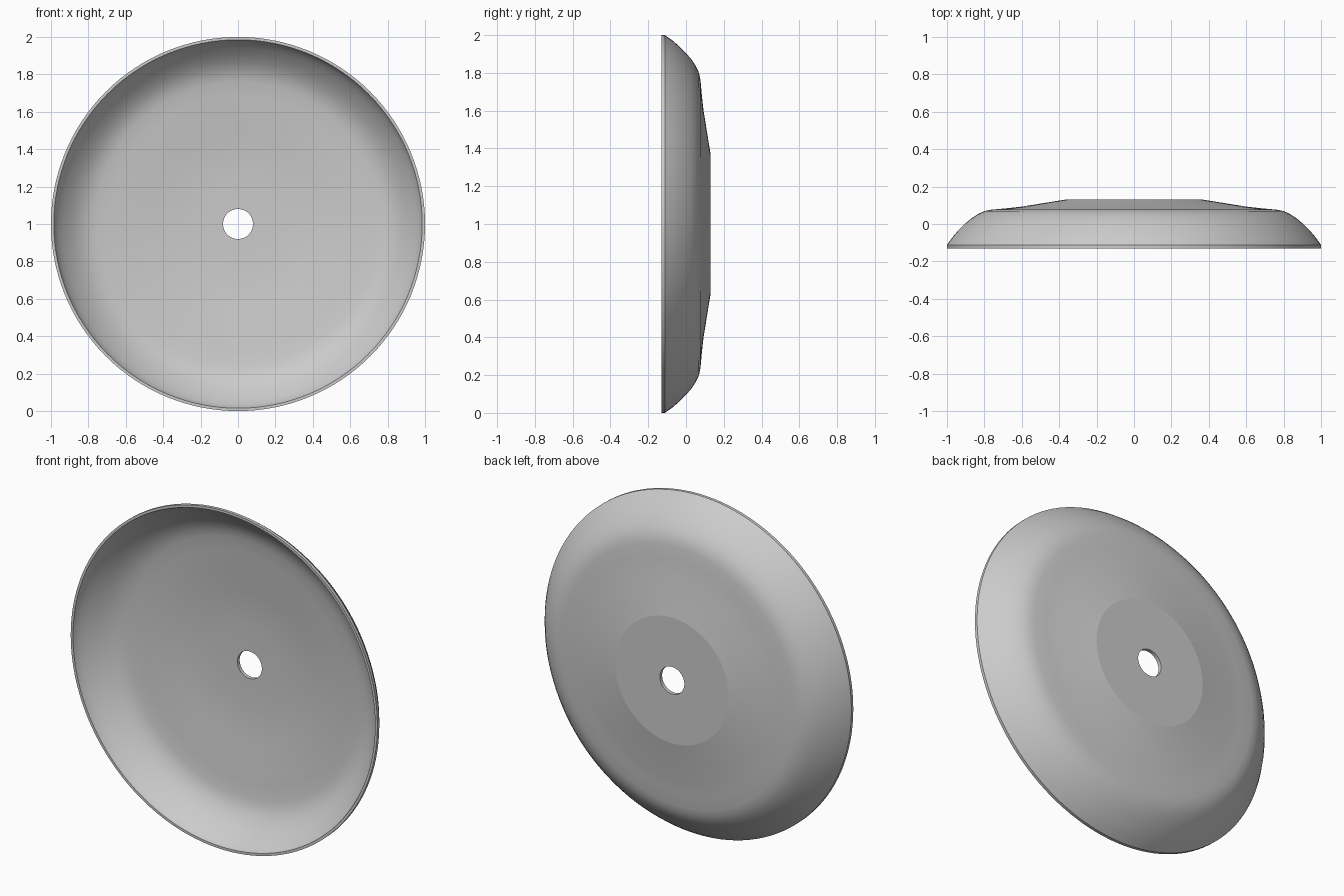
import bpy, bmesh, math

if "Cube" in bpy.data.objects:
    bpy.data.objects.remove(bpy.data.objects["Cube"])

SEGMENTS = 128

# Closed cross-section as (radius, y, sharp ring)
PROFILE = [
    # outer shell, from the rim to the flat hub
    (1.0, -0.13, True), (1.0, -0.112, True), (0.972, -0.072, False),
    (0.94, -0.035, False), (0.905, 0.0, False), (0.87, 0.03, False),
    (0.835, 0.053, False), (0.80, 0.069, False), (0.76, 0.077, False),
    (0.68, 0.084, False), (0.60, 0.093, False), (0.37, 0.13, True),
    # bolt hole
    (0.08, 0.13, True), (0.08, 0.108, True),
    # hollow inside, back to the rim
    (0.22, 0.107, False), (0.34, 0.102, False), (0.46, 0.09, False), (0.60, 0.072, False),
    (0.68, 0.064, False), (0.76, 0.055, False), (0.80, 0.045, False),
    (0.835, 0.029, False), (0.87, 0.006, False), (0.905, -0.024, False),
    (0.94, -0.06, False), (0.965, -0.09, False), (0.98, -0.115, False),
    (0.985, -0.13, True),
]

grey = bpy.data.materials.new("plain grey")
grey.diffuse_color = (0.6, 0.6, 0.6, 1)
grey.use_nodes = True
grey.node_tree.nodes["Principled BSDF"].inputs["Base Color"].default_value = grey.diffuse_color

# Spin the cross-section around the front-to-back axis
bm = bmesh.new()
rings = []
for r, y, sharp in PROFILE:
    rings.append([bm.verts.new((r * math.cos(a), y, 1 + r * math.sin(a)))
                  for a in (2 * math.pi * i / SEGMENTS for i in range(SEGMENTS))])
for k, ring in enumerate(rings):
    nxt = rings[(k + 1) % len(rings)]
    for i in range(SEGMENTS):
        j = (i + 1) % SEGMENTS
        bm.faces.new((ring[i], ring[j], nxt[j], nxt[i])).smooth = True

# Keep the rim, hub and hole edges crisp
for (r, y, sharp), ring in zip(PROFILE, rings):
    if sharp:
        for i in range(SEGMENTS):
            bm.edges.get((ring[i], ring[(i + 1) % SEGMENTS])).smooth = False
bmesh.ops.recalc_face_normals(bm, faces=bm.faces)

mesh = bpy.data.meshes.new("dish")
bm.to_mesh(mesh)
bm.free()
mesh.materials.append(grey)
dish = bpy.data.objects.new("dish", mesh)
bpy.context.collection.objects.link(dish)
